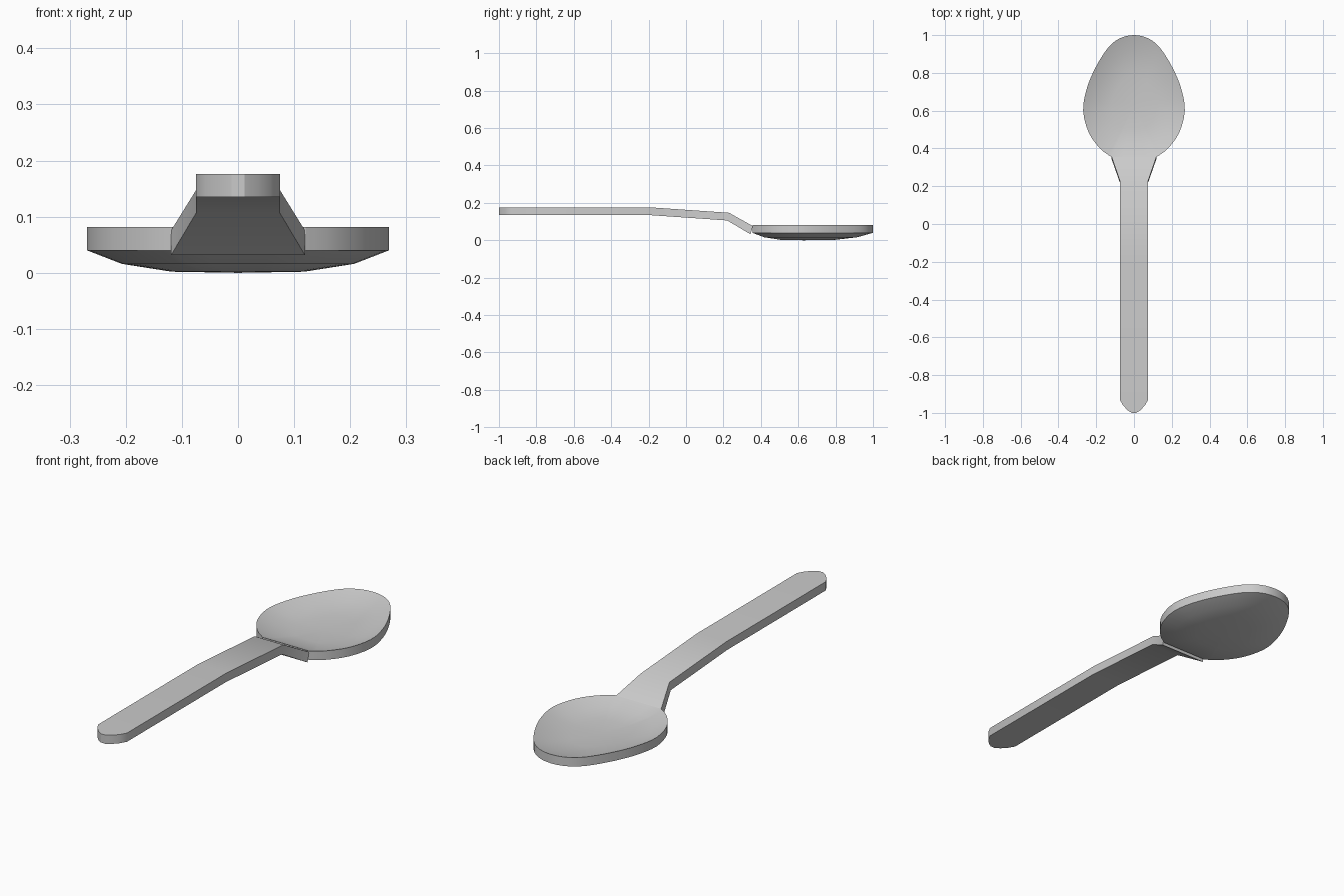
import bpy, bmesh, math

if "Cube" in bpy.data.objects:
    bpy.data.objects.remove(bpy.data.objects["Cube"])


def make_object(name, bm):
    bmesh.ops.recalc_face_normals(bm, faces=bm.faces)
    mesh = bpy.data.meshes.new(name)
    bm.to_mesh(mesh)
    bm.free()
    obj = bpy.data.objects.new(name, mesh)
    bpy.context.collection.objects.link(obj)
    bpy.ops.object.select_all(action='DESELECT')
    bpy.context.view_layer.objects.active = obj
    obj.select_set(True)
    bpy.ops.object.shade_smooth_by_angle(angle=math.radians(30))
    return obj


def smooth_points(pts, steps=3):
    # Catmull-Rom curve through 2D points
    ext = [pts[0]] + pts + [(-pts[-2][0], pts[-2][1])]
    out = []
    for a, b, c, d in zip(ext, ext[1:], ext[2:], ext[3:]):
        for k in range(steps):
            t = k / steps
            out.append(tuple(
                0.5 * (2 * q + (r - p) * t + (2 * p - 5 * q + 4 * r - s) * t * t
                       + (3 * q - p - 3 * r + s) * t ** 3)
                for p, q, r, s in zip(a, b, c, d)))
    return out + [pts[-1]]


# Bowl: egg-shaped outline with a straight neck edge, dished in concentric rings
THICK = 0.042
CENTRE_Y = 0.63
half = smooth_points([(0.12, 0.355), (0.18, 0.40), (0.24, 0.485), (0.269, 0.60),
                      (0.252, 0.71), (0.208, 0.82), (0.14, 0.93), (0.075, 0.983), (0, 1.0)])
outline = half + [(-x, y) for x, y in reversed(half[:-1])]
outline += [(-0.06, 0.355), (0, 0.355), (0.06, 0.355)]
n = len(outline)
rings = [(1.0, 0.04), (0.77, 0.016), (0.44, 0.002)]

bm = bmesh.new()
rims = []
for lift in (0, THICK):
    loops = [[bm.verts.new((x * s, CENTRE_Y + (y - CENTRE_Y) * s, z + lift))
              for x, y in outline] for s, z in rings]
    for a, b in zip(loops, loops[1:]):
        for i in range(n):
            j = (i + 1) % n
            bm.faces.new((a[i], a[j], b[j], b[i]))
    centre = bm.verts.new((0, CENTRE_Y, lift))
    for i in range(n):
        bm.faces.new((loops[-1][i], loops[-1][(i + 1) % n], centre))
    rims.append(loops[0])
for i in range(n):
    j = (i + 1) % n
    bm.faces.new((rims[0][i], rims[0][j], rims[1][j], rims[1][i]))
make_object("bowl", bm)

# Handle: stations of (half width, top y, top z, bottom y, bottom z)
stations = [(0.012, -1.0, 0.176, -1.0, 0.135),
            (0.035, -0.985, 0.176, -0.985, 0.135),
            (0.058, -0.96, 0.176, -0.96, 0.135),
            (0.075, -0.93, 0.176, -0.93, 0.135),
            (0.075, -0.19, 0.176, -0.2, 0.135),
            (0.075, 0.23, 0.147, 0.22, 0.106),
            (0.119, 0.357, 0.076, 0.345, 0.032)]
bm = bmesh.new()
sections = [[bm.verts.new(p) for p in ((-w, ty, tz), (w, ty, tz), (w, by, bz), (-w, by, bz))]
            for w, ty, tz, by, bz in stations]
for a, b in zip(sections, sections[1:]):
    for i in range(4):
        j = (i + 1) % 4
        bm.faces.new((a[i], a[j], b[j], b[i]))
bm.faces.new(sections[0])
bm.faces.new(sections[-1])
make_object("handle", bm)
